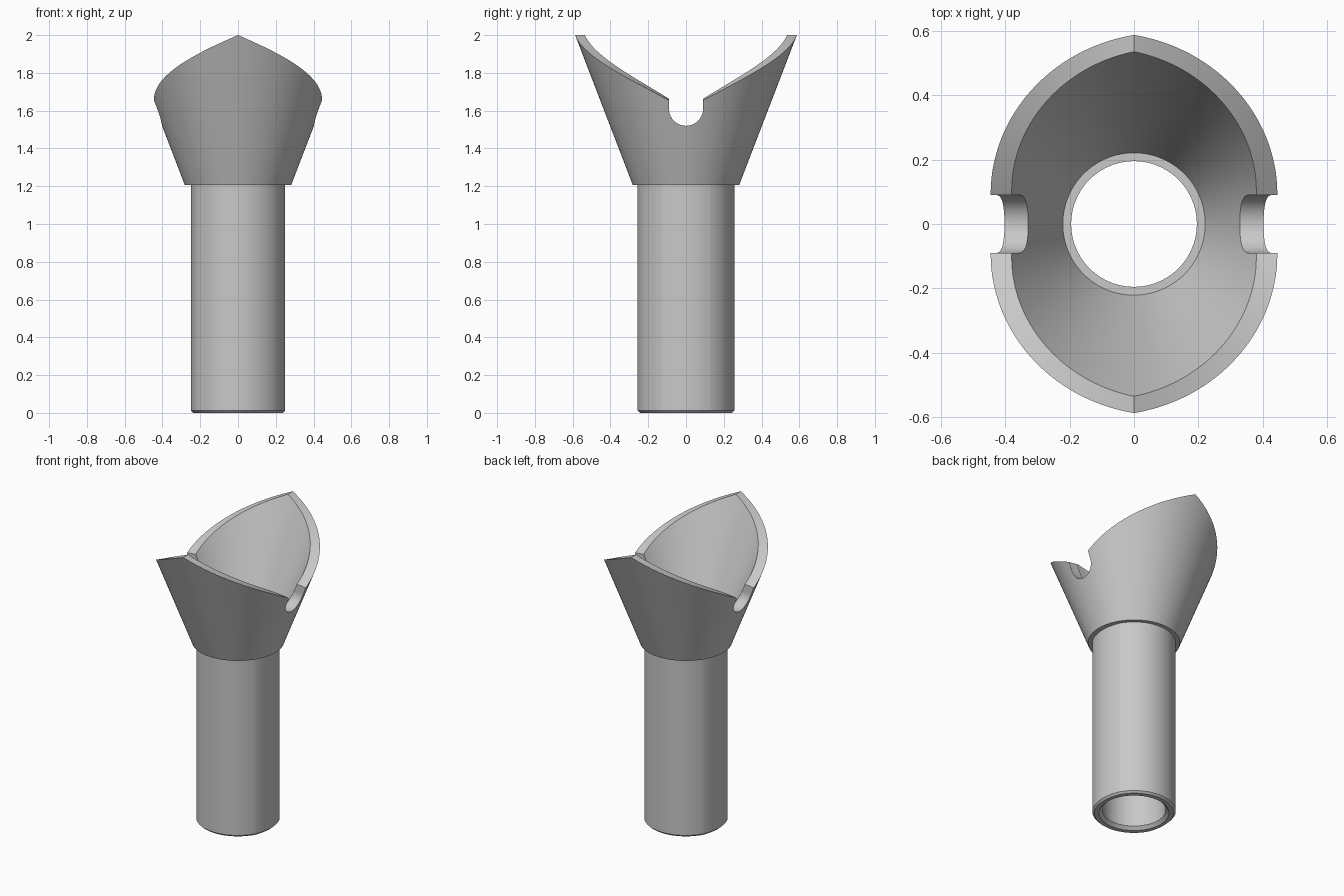
import bpy, bmesh, math

cube = bpy.data.objects.get("Cube")
if cube:
    bpy.data.objects.remove(cube, do_unlink=True)

COLUMNS = 180
BORE = 0.195
SHOULDER_Z = 1.207      # underside of the funnel
SEAT_Z = 1.27           # top of the stem inside the funnel
SLOT_R = 0.09
SLOT_Z = 1.61

grey = bpy.data.materials.new("light grey")
grey.use_nodes = True
colour = (0.58, 0.58, 0.58, 1)
grey.diffuse_color = colour
grey.node_tree.nodes["Principled BSDF"].inputs["Base Color"].default_value = colour


def add_object(name, bm):
    bmesh.ops.recalc_face_normals(bm, faces=bm.faces)
    mesh = bpy.data.meshes.new(name)
    bm.to_mesh(mesh)
    bm.free()
    obj = bpy.data.objects.new(name, mesh)
    mesh.materials.append(grey)
    bpy.context.collection.objects.link(obj)
    return obj


def revolve(name, section):
    """Sweep a closed (radius, z) section that may vary with the angle."""
    bm = bmesh.new()
    rings = []
    for i in range(COLUMNS):
        a = math.tau * i / COLUMNS
        rings.append([bm.verts.new((r * math.cos(a), r * math.sin(a), z))
                      for r, z in section(a)])
    for i, ring in enumerate(rings):
        after = rings[(i + 1) % COLUMNS]
        for j in range(len(ring)):
            k = (j + 1) % len(ring)
            bm.faces.new((ring[j], after[j], after[k], ring[k]))
    return add_object(name, bm)


def smooth(obj, degrees):
    bpy.ops.object.select_all(action='DESELECT')
    obj.select_set(True)
    bpy.context.view_layer.objects.active = obj
    bpy.ops.object.shade_smooth_by_angle(angle=math.radians(degrees))


# Stem: a tube whose two sides are slightly flattened arcs
def stem_section(a):
    c, s = abs(math.cos(a)), math.sin(a)
    r = 0.256
    if c > math.cos(math.radians(30)):
        offset, side = 0.052, 0.302
        r = min(r, -offset * c + math.sqrt(side ** 2 - (offset * s) ** 2))
    return [(BORE + 0.02, 0), (r - 0.012, 0), (r, 0.012),
            (r, SEAT_Z), (BORE, SEAT_Z), (BORE, 0.02)]


# Funnel: a conical cup whose rim ramps down from a front and a back peak
def funnel_section(a):
    from_peak = math.acos(min(1, abs(math.sin(a))))
    z = 2 - 0.252 * from_peak
    outer = 0.587 - 0.385 * (2 - z)
    inner = 0.535 - 0.43 * (2 - z)
    return [(0.282, SHOULDER_Z), (outer, z), (inner, z),
            (0.221, SEAT_Z), (0.221, SHOULDER_Z)]


stem = revolve("stem", stem_section)
funnel = revolve("funnel", funnel_section)

# Round-bottomed slot through both low sides of the rim
bm = bmesh.new()
outline = [(SLOT_R, 2.2), (-SLOT_R, 2.2)]
for i in range(65):
    t = math.pi + math.pi * i / 64
    outline.append((SLOT_R * math.cos(t), SLOT_Z + SLOT_R * math.sin(t)))
face = bm.faces.new([bm.verts.new((-1, y, z)) for y, z in outline])
moved = bmesh.ops.extrude_face_region(bm, geom=[face])["geom"]
bmesh.ops.translate(bm, vec=(2, 0, 0),
                    verts=[v for v in moved if isinstance(v, bmesh.types.BMVert)])
cutter = add_object("slot_cutter", bm)
cutter.hide_render = True

cut = funnel.modifiers.new("slots", 'BOOLEAN')
cut.operation = 'DIFFERENCE'
cut.solver = 'EXACT'
cut.object = cutter
bpy.context.view_layer.objects.active = funnel
bpy.ops.object.modifier_apply(modifier=cut.name)
bpy.data.objects.remove(cutter, do_unlink=True)

smooth(stem, 4)
smooth(funnel, 20)
